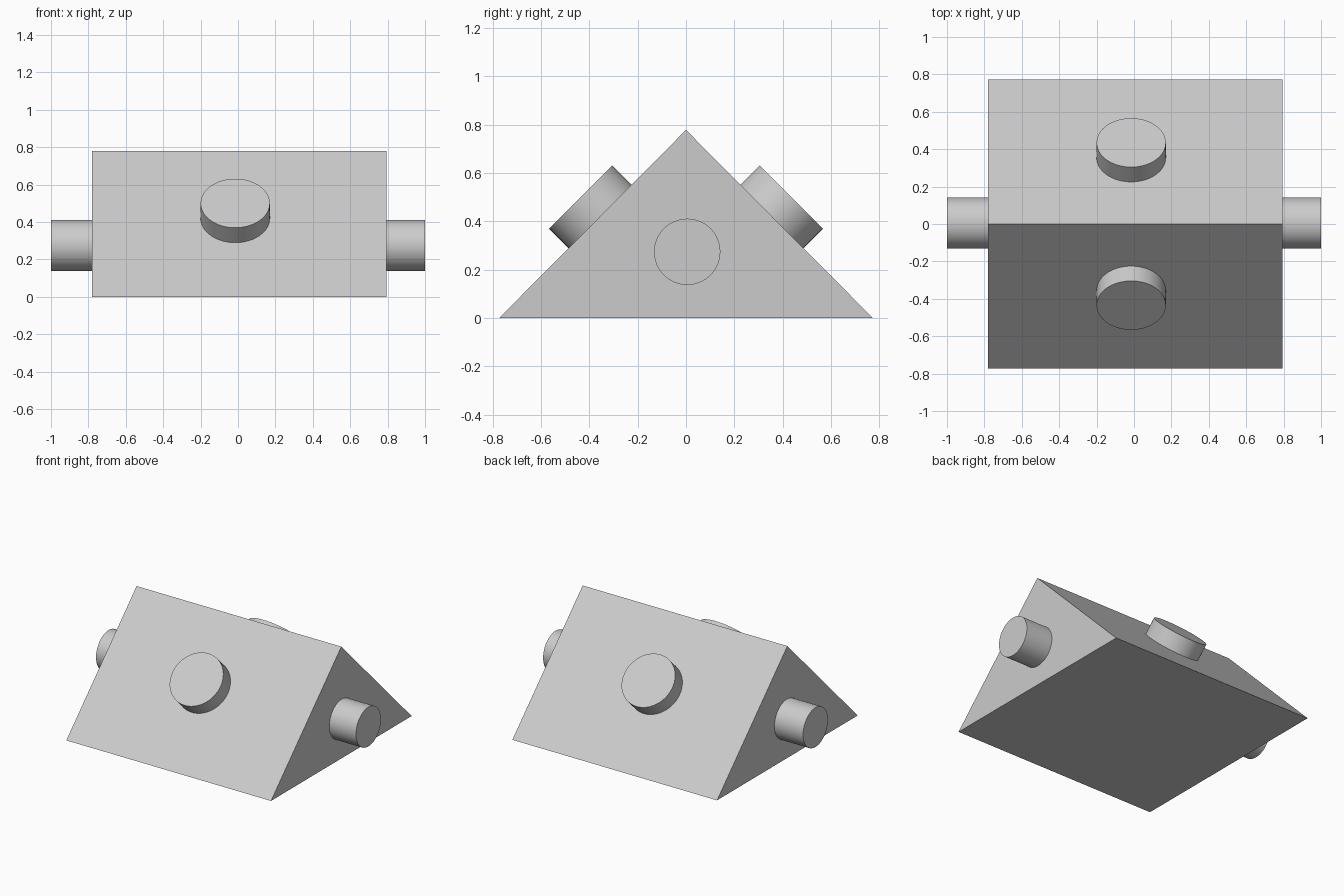
import bpy
import bmesh
import math
from mathutils import Vector

cube = bpy.data.objects.get("Cube")
if cube:
    bpy.data.objects.remove(cube, do_unlink=True)

GREY = (0.6, 0.6, 0.6, 1)
grey = bpy.data.materials.new("plain grey")
grey.use_nodes = True
grey.diffuse_color = GREY
grey.node_tree.nodes["Principled BSDF"].inputs["Base Color"].default_value = GREY

LEFT, RIGHT = 0.795, -0.78
HALF_DEPTH, HEIGHT = 0.773, 0.778


def peg(name, start, end, radius):
    """Smooth-sided cylinder between two points."""
    start, end = Vector(start), Vector(end)
    axis = end - start
    bpy.ops.mesh.primitive_cylinder_add(
        vertices=64, radius=radius, depth=axis.length, location=(start + end) / 2,
        rotation=axis.to_track_quat("Z", "Y").to_euler())
    obj = bpy.context.object
    obj.name = name
    obj.data.materials.append(grey)
    bpy.ops.object.shade_smooth_by_angle(angle=math.radians(30))


# Triangular prism body
bm = bmesh.new()
profile = [(-HALF_DEPTH, 0), (HALF_DEPTH, 0), (0, HEIGHT)]
end_face = bm.faces.new([bm.verts.new((RIGHT, y, z)) for y, z in profile])
extruded = bmesh.ops.extrude_face_region(bm, geom=[end_face], use_keep_orig=True)
moved = [v for v in extruded["geom"] if isinstance(v, bmesh.types.BMVert)]
bmesh.ops.translate(bm, verts=moved, vec=(LEFT - RIGHT, 0, 0))
bmesh.ops.recalc_face_normals(bm, faces=bm.faces)
mesh = bpy.data.meshes.new("prism_body")
bm.to_mesh(mesh)
bm.free()
mesh.materials.append(grey)
bpy.context.collection.objects.link(bpy.data.objects.new("prism_body", mesh))

# Pegs on the triangular ends
peg("left_end_peg", (LEFT - 0.02, 0.005, 0.274), (1, 0.005, 0.274), 0.137)
peg("right_end_peg", (RIGHT + 0.02, 0.005, 0.274), (-1, 0.005, 0.274), 0.137)

# Pegs standing square on the two slopes
for name, side in (("front_slope_peg", -1), ("back_slope_peg", 1)):
    peg(name, (-0.015, side * 0.335, 0.4), (-0.015, side * 0.435, 0.5), 0.185)
